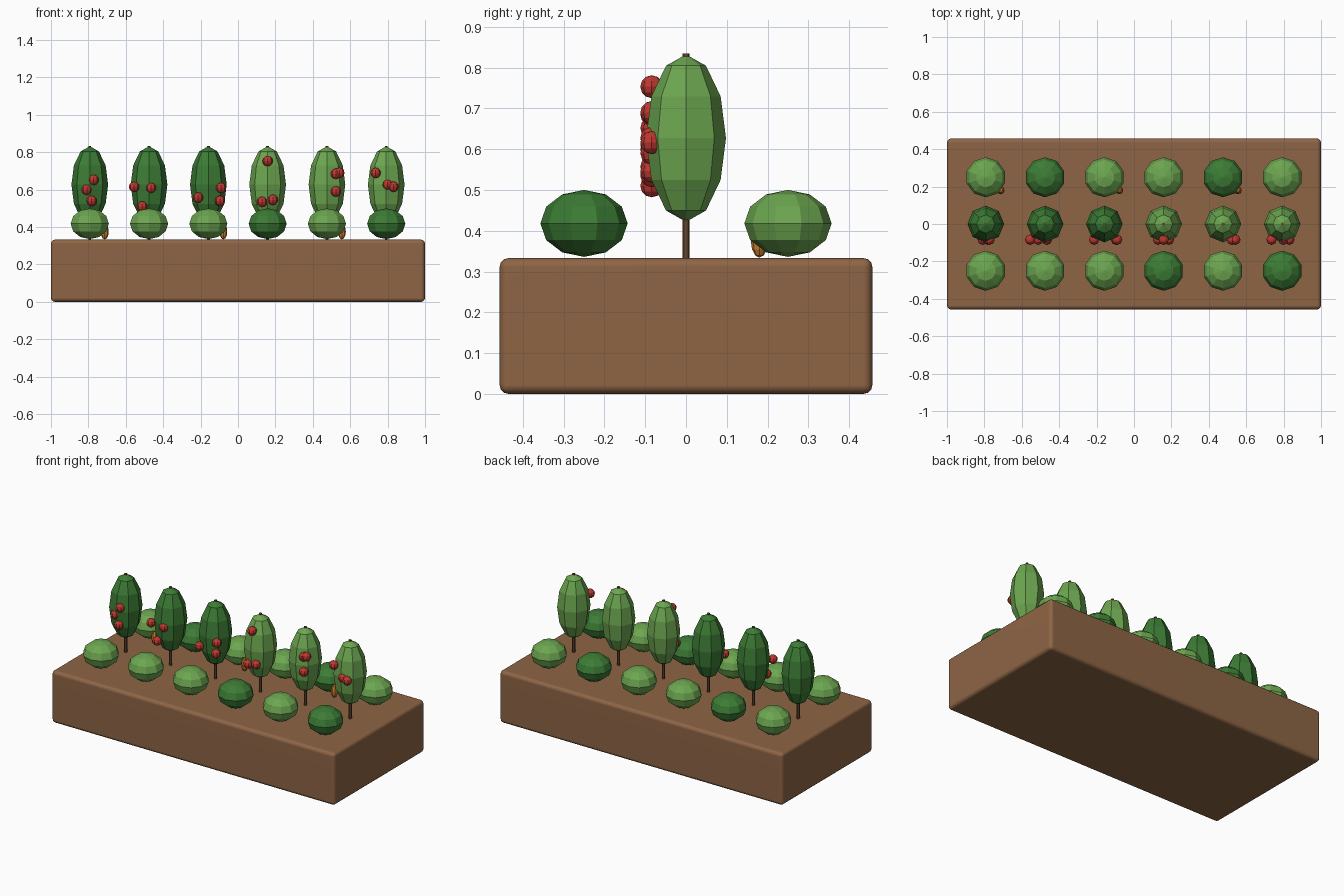
import bpy
import bmesh
from mathutils import Matrix

if "Cube" in bpy.data.objects:
    bpy.data.objects.remove(bpy.data.objects["Cube"], do_unlink=True)


def material(name, r, g, b):
    m = bpy.data.materials.new(name)
    m.use_nodes = True
    m.diffuse_color = (r, g, b, 1)
    m.node_tree.nodes["Principled BSDF"].inputs["Base Color"].default_value = (r, g, b, 1)
    return m


WOOD = material("planter_brown", 0.27, 0.13, 0.06)
SOIL = material("soil_dark_brown", 0.045, 0.022, 0.013)
BARK = material("stem_brown", 0.14, 0.065, 0.03)
LIGHT = material("light_green", 0.15, 0.38, 0.08)
DARK = material("dark_green", 0.045, 0.2, 0.035)
RED = material("berry_red", 0.52, 0.04, 0.03)
ORANGE = material("root_orange", 0.62, 0.22, 0.025)


def finish(name, bm, mat):
    mesh = bpy.data.meshes.new(name)
    bm.to_mesh(mesh)
    bm.free()
    mesh.materials.append(mat)
    ob = bpy.data.objects.new(name, mesh)
    bpy.context.scene.collection.objects.link(ob)
    return ob


def ball(name, loc, size, segments, mat):
    """Faceted ellipsoid with six rings."""
    bm = bmesh.new()
    bmesh.ops.create_uvsphere(bm, u_segments=segments, v_segments=6, radius=1,
                              matrix=Matrix.LocRotScale(None, None, size))
    ob = finish(name, bm, mat)
    ob.location = loc
    return ob


def box(name, size, top, mat, bevel=0):
    bm = bmesh.new()
    place = Matrix.Translation((0, 0, top - size[2] / 2))
    bmesh.ops.create_cube(bm, size=1, matrix=place @ Matrix.Diagonal((*size, 1)))
    if bevel:
        bmesh.ops.bevel(bm, geom=bm.edges[:], offset=bevel, segments=3,
                        profile=0.5, affect='EDGES')
    return finish(name, bm, mat)


# Planter with softly rounded edges, and soil bedded flush in its top
TOP = 0.333
planter = box("planter", (2, 0.914, TOP), TOP, WOOD, 0.022)
for p in planter.data.polygons:
    p.use_smooth = True
planter.modifiers.new("even_shading", 'WEIGHTED_NORMAL')
box("soil", (1.9, 0.82, 0.06), TOP - 0.0002, SOIL)

# Berries on each plant: offset from the stem and height
berries = [
    [(0.02, 0.652), (-0.016, 0.6), (0.01, 0.54)],
    [(-0.08, 0.615), (0.01, 0.61), (-0.037, 0.51)],
    [(-0.055, 0.557), (0.068, 0.61), (0.062, 0.54)],
    [(0, 0.753), (-0.03, 0.535), (0.028, 0.546)],
    [(0.048, 0.685), (0.066, 0.69), (0.048, 0.59)],
    [(-0.057, 0.69), (0.006, 0.627), (0.038, 0.616)],
]
front_row = [LIGHT, LIGHT, LIGHT, DARK, LIGHT, DARK]
back_row = [LIGHT, DARK, LIGHT, LIGHT, DARK, LIGHT]

for i in range(6):
    x = (i - 2.5) * 0.317

    # Tall staked plant
    bm = bmesh.new()
    bmesh.ops.create_cone(bm, cap_ends=True, segments=6, radius1=0.009,
                          radius2=0.009, depth=0.52)
    stem = finish(f"stem_{i + 1}", bm, BARK)
    stem.location = (x, 0, 0.574)
    ball(f"tall_foliage_{i + 1}", (x, 0, 0.627), (0.098, 0.098, 0.205), 8,
         DARK if i < 3 else LIGHT)
    for j, (dx, z) in enumerate(berries[i]):
        ball(f"berry_{i + 1}_{j + 1}", (x + dx, -0.084, z),
             (0.028, 0.028, 0.028), 8, RED)

    # Low bushes in front and behind
    for name, y, row in (("front_bush", -0.25, front_row), ("back_bush", 0.25, back_row)):
        ball(f"{name}_{i + 1}", (x, y, 0.418), (0.107, 0.107, 0.082), 10, row[i])

    # Orange root beside every other back bush
    if i % 2 == 0:
        ball(f"root_{i + 1}", (x + 0.08, 0.18, 0.375), (0.021, 0.021, 0.041), 8, ORANGE)
